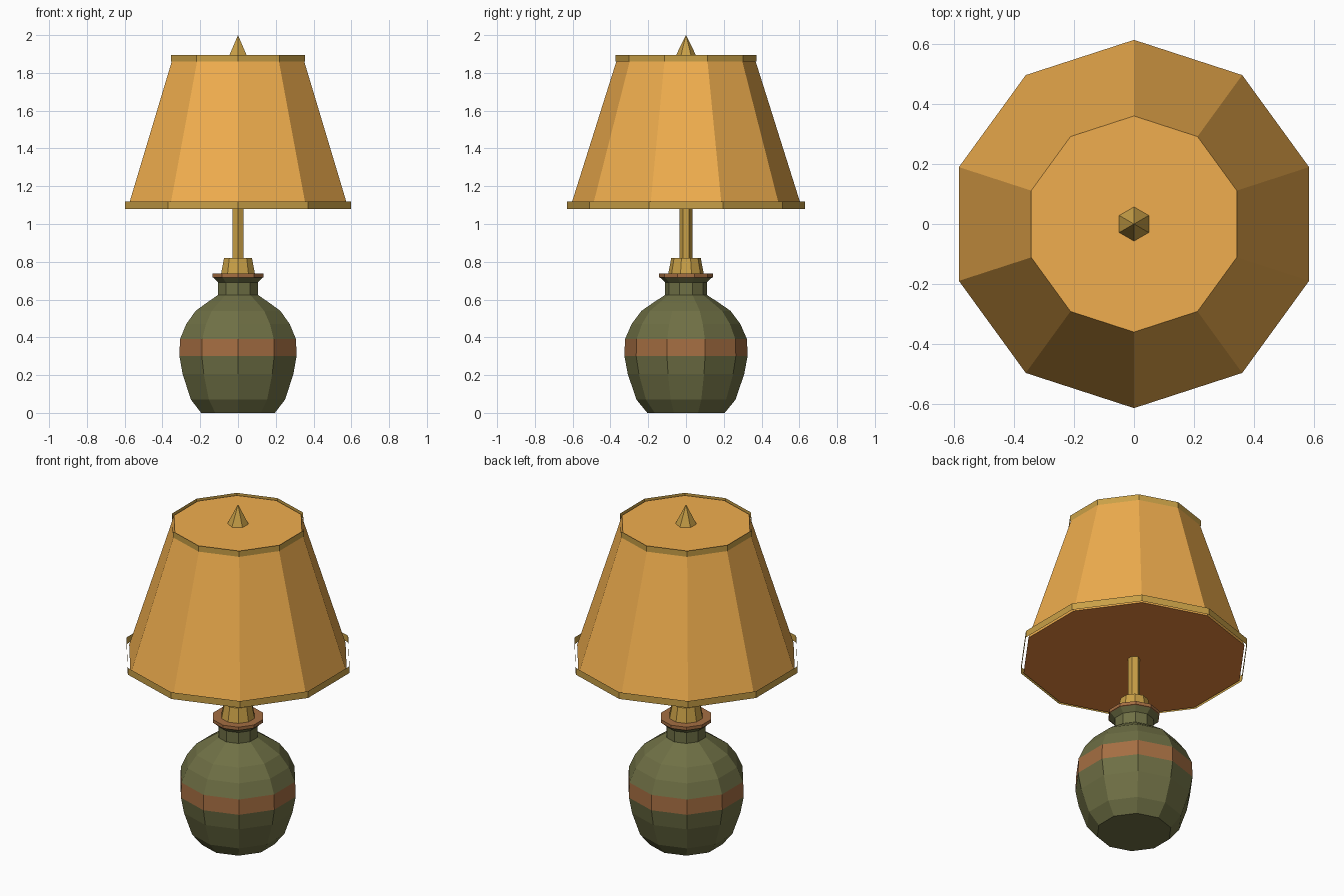
import bpy, bmesh
from math import pi, cos, sin

if "Cube" in bpy.data.objects:
    bpy.data.objects.remove(bpy.data.objects["Cube"])


def material(name, hex_code):
    srgb = [int(hex_code[i:i + 2], 16) / 255 for i in (0, 2, 4)]
    mat = bpy.data.materials.new(name)
    mat.diffuse_color = [((c + 0.055) / 1.055) ** 2.4 for c in srgb] + [1]
    mat.use_nodes = True
    mat.node_tree.nodes["Principled BSDF"].inputs["Base Color"].default_value = mat.diffuse_color
    return mat


GREEN = material("green_glaze", "6F7045")
BROWN = material("brown_glaze", "A56E42")
GOLD = material("gold_metal", "C9A047")
ORANGE = material("orange_fabric", "F0AE4E")
INNER = material("shade_inside", "E8883C")


def lathe(name, profile, sides, mats, bottom=True, top=True, strip_mats=None,
          bottom_mat=0, top_mat=0):
    """Spin (radius, z) points, bottom to top, with a corner on the y axis."""
    bm = bmesh.new()
    rings = []
    for r, z in profile:
        angles = [pi / 2 + 2 * pi * k / sides for k in range(sides)]
        rings.append([bm.verts.new((r * cos(a), r * sin(a), z)) for a in angles])
    for i in range(len(rings) - 1):
        lo, hi = rings[i], rings[i + 1]
        for k in range(sides):
            n = (k + 1) % sides
            face = bm.faces.new((lo[k], lo[n], hi[n], hi[k]))
            face.material_index = (strip_mats or {}).get(i, 0)
    if bottom:
        bm.faces.new(rings[0][::-1]).material_index = bottom_mat
    if top:
        bm.faces.new(rings[-1]).material_index = top_mat
    bmesh.ops.remove_doubles(bm, verts=bm.verts, dist=1e-5)
    mesh = bpy.data.meshes.new(name)
    bm.to_mesh(mesh)
    bm.free()
    for m in mats:
        mesh.materials.append(m)
    obj = bpy.data.objects.new(name, mesh)
    bpy.context.collection.objects.link(obj)
    return obj


# Vase body with a brown belt and a brown lip
vase = [(0.205, 0), (0.262, 0.07), (0.308, 0.205), (0.326, 0.30), (0.323, 0.39),
        (0.288, 0.47), (0.236, 0.54), (0.174, 0.583), (0.110, 0.625),
        (0.110, 0.69), (0.137, 0.716), (0.142, 0.718), (0.142, 0.737)]
lathe("vase_base", vase, 10, [GREEN, BROWN], strip_mats={3: 1, 10: 1, 11: 1}, top_mat=1)

# Socket and stem
lathe("socket", [(0.094, 0.737), (0.078, 0.82)], 10, [GOLD])
lathe("stem", [(0.034, 0.82), (0.034, 1.09)], 6, [GOLD])

# Closed shade with a darker underside
lathe("lamp_shade", [(0.615, 1.08), (0.361, 1.885)], 10, [ORANGE, INNER], bottom_mat=1)

# Thin open trim bands
lathe("lower_trim", [(0.63, 1.08), (0.63, 1.12)], 10, [GOLD], bottom=False, top=False)
lathe("upper_trim", [(0.372, 1.86), (0.372, 1.895)], 10, [GOLD], bottom=False, top=False)

# Pointed finial
lathe("finial", [(0.057, 1.885), (0, 2.0)], 6, [GOLD], top=False)
